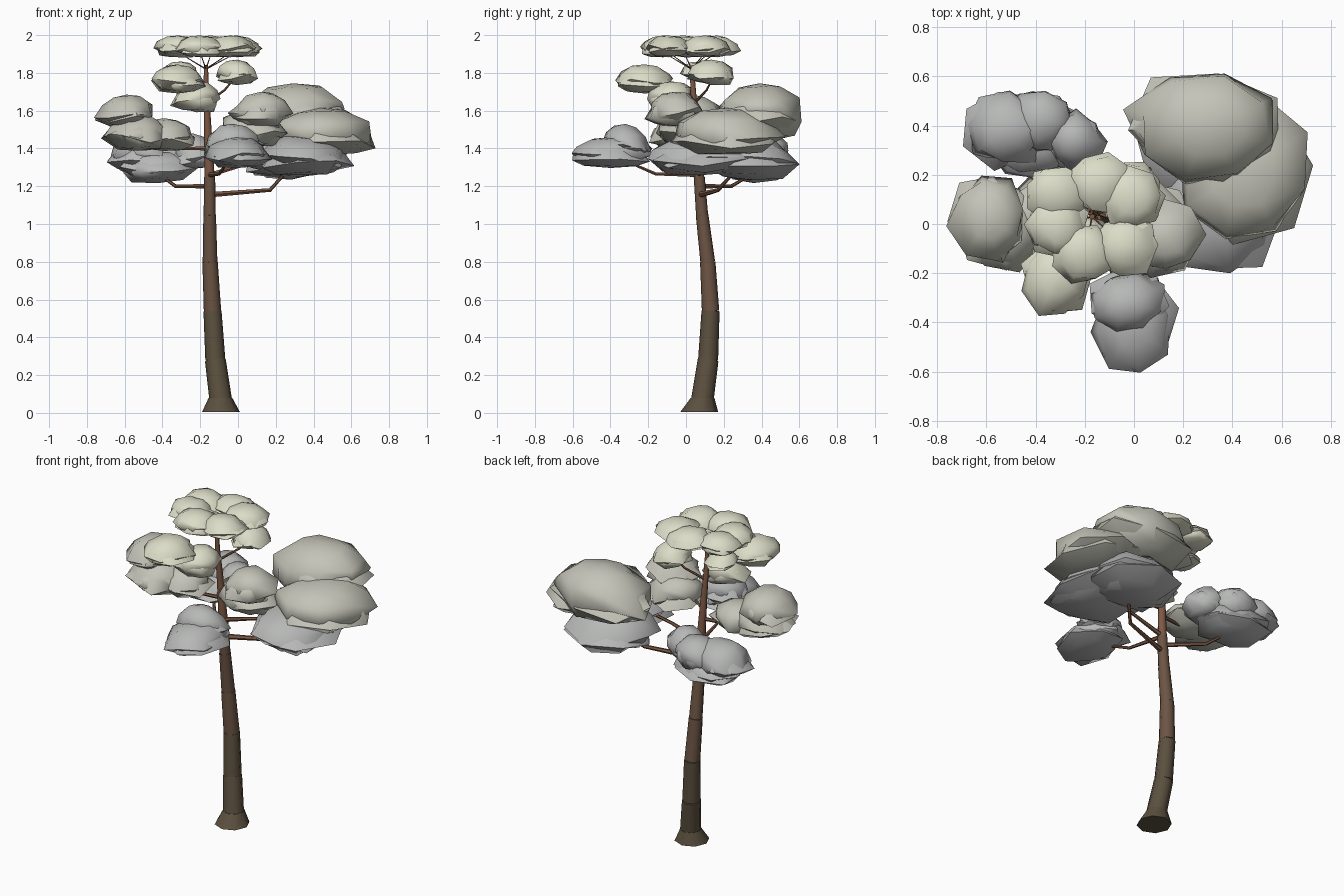
import bpy, bmesh, random
from math import sin, cos, pi, radians
from mathutils import Vector

if "Cube" in bpy.data.objects:
    bpy.data.objects.remove(bpy.data.objects["Cube"])

random.seed(7)


def material(name, rgb):
    m = bpy.data.materials.new(name)
    m.diffuse_color = (*rgb, 1)
    m.use_nodes = True
    m.node_tree.nodes["Principled BSDF"].inputs["Base Color"].default_value = m.diffuse_color
    return m


OLD_BARK = material("old_bark", (0.105, 0.08, 0.05))
BARK = material("bark", (0.15, 0.09, 0.058))
TWIG = material("young_bark", (0.21, 0.10, 0.06))
PALE_LEAF = material("pale_leaf", (0.72, 0.72, 0.58))
LEAF = material("leaf", (0.55, 0.55, 0.48))
LOW_LEAF = material("low_leaf", (0.47, 0.48, 0.47))


def finish(name, bm, mat, angle=50):
    bmesh.ops.recalc_face_normals(bm, faces=bm.faces)
    me = bpy.data.meshes.new(name)
    bm.to_mesh(me)
    bm.free()
    ob = bpy.data.objects.new(name, me)
    bpy.context.collection.objects.link(ob)
    me.materials.append(mat)
    bpy.ops.object.select_all(action='DESELECT')
    ob.select_set(True)
    bpy.context.view_layer.objects.active = ob
    bpy.ops.object.shade_smooth_by_angle(angle=radians(angle))
    return ob


def bridge(bm, a, b):
    n = len(a)
    for i in range(n):
        bm.faces.new((a[i], a[(i + 1) % n], b[(i + 1) % n], b[i]))


def tube(bm, path, sides):
    """Tapered tube along (x, y, z, radius) points."""
    pts = [Vector(p[:3]) for p in path]
    d = (pts[-1] - pts[0]).normalized()
    upright = abs(d.z) > 0.85
    ref = Vector((1, 0, 0)) if upright else Vector((0, 0, 1))
    rings = []
    for i, p in enumerate(pts):
        t = (pts[min(i + 1, len(pts) - 1)] - pts[max(i - 1, 0)]).normalized()
        if upright and p.z < 0.1:
            t = Vector((0, 0, 1))
        u = t.cross(ref).normalized()
        v = t.cross(u)
        rings.append([bm.verts.new(p + path[i][3] * (u * cos(2 * pi * k / sides) + v * sin(2 * pi * k / sides)))
                      for k in range(sides)])
    for a, b in zip(rings, rings[1:]):
        bridge(bm, a, b)
    bm.faces.new(rings[0])
    bm.faces.new(rings[-1])


def shell(bm, c, r, sides):
    """Flattened leaf dome with a ragged, pointed rim and shallow underside."""
    # ring radius, height, radial jitter, height jitter
    profile = [(0.48, 0.86, 0.05, 0.05), (0.85, 0.42, 0.06, 0.10),
               (1.00, -0.15, 0.15, 0.28), (0.68, -0.65, 0.10, 0.12)]
    turn = random.uniform(0, 2 * pi)
    lean = Vector((random.uniform(-.15, .15), random.uniform(-.15, .15)))

    def place(x, y, z):
        z += lean.x * x + lean.y * y
        return bm.verts.new((c[0] + r[0] * x, c[1] + r[1] * y, c[2] + r[2] * z))

    rings = []
    for rad, h, jr, jh in profile:
        ring = []
        for k in range(sides):
            a = turn + 2 * pi * k / sides
            q = rad + random.uniform(-jr, jr)
            ring.append(place(q * cos(a), q * sin(a), h + random.uniform(-jh, jh)))
        rings.append(ring)
    for a, b in zip(rings, rings[1:]):
        bridge(bm, a, b)
    for ring, h in ((rings[0], 1.0), (rings[-1], -0.85)):
        tip = place(0, 0, h)
        for k in range(sides):
            bm.faces.new((ring[k], ring[(k + 1) % sides], tip))


def foliage(name, blobs, mat):
    """Each blob (x, y, z, rx, ry, rz) is two overlapping ragged shells."""
    bm = bmesh.new()
    for x, y, z, rx, ry, rz in blobs:
        shell(bm, (x, y, z), (rx, ry, rz), 8)
        shell(bm, (x, y, z - rz * .2), (rx, ry, rz * .85), 7)
    finish(name, bm, mat, 60)


# Trunk: flared foot and bowed sections, each slightly stepped at its joint
spine = [(-.09, .07, .005, .100), (-.093, .088, .08, .060), (-.12, .117, .28, .053),
         (-.135, .13, .54, .046), (-.148, .115, .80, .039), (-.15, .085, 1.05, .032),
         (-.15, .07, 1.25, .028)]
for i, (a, b) in enumerate(zip(spine, spine[1:])):
    bm = bmesh.new()
    tube(bm, [a, (*b[:3], b[3] * 1.04)], 8)
    finish("trunk_section_%d" % (i + 1), bm, OLD_BARK if i < 3 else BARK)
bm = bmesh.new()
tube(bm, [(-.15, .07, 1.24, .027), (-.16, .055, 1.5, .020), (-.167, .04, 1.68, .015),
          (-.17, .03, 1.84, .011)], 8)
finish("upper_trunk", bm, TWIG)

# Main branches reaching into the leaf clusters
branches = [
    [(-.15, .075, 1.155, .016), (.17, .17, 1.18, .011), (.25, .25, 1.27, .008), (.30, .33, 1.42, .005)],
    [(-.15, .07, 1.26, .014), (.05, .07, 1.32, .010), (.33, .08, 1.38, .006)],
    [(-.15, .075, 1.20, .014), (-.33, .24, 1.20, .010), (-.43, .36, 1.27, .006)],
    [(-.15, .06, 1.40, .012), (-.30, .04, 1.40, .009), (-.50, .02, 1.46, .006)],
    [(-.15, .06, 1.26, .013), (-.10, -.16, 1.265, .009), (-.03, -.38, 1.36, .006)],
    [(-.16, .05, 1.45, .010), (-.03, .0, 1.49, .007), (.10, -.06, 1.56, .005)],
    [(-.165, .045, 1.64, .008), (-.07, .11, 1.71, .006), (-.02, .14, 1.77, .004)],
    [(-.165, .04, 1.65, .008), (-.25, -.10, 1.70, .006), (-.31, -.20, 1.75, .004)]]
bm = bmesh.new()
for b in branches:
    tube(bm, b, 6)
finish("branches", bm, TWIG)

# Crown: ring of flat tufts on thin spokes
crown = [(-.315, .12), (-.14, .165), (-.005, .10), (-.04, -.09), (-.20, -.12), (-.315, -.01)]
bm = bmesh.new()
for x, y in crown:
    tube(bm, [(-.17, .03, 1.82, .004), (-.17 + (x + .17) * .8, .03 + (y - .03) * .8, 1.89, .002)], 5)
finish("crown_spokes", bm, TWIG)
foliage("crown_leaves", [(x, y, 1.938, .13, .125, .06) for x, y in crown], PALE_LEAF)

# Upper tufts below the crown
foliage("upper_leaves", [(-.32, -.22, 1.765, .135, .16, .08), (-.005, .135, 1.80, .11, .13, .07),
                         (-.22, -.08, 1.67, .125, .13, .085), (-.30, .07, 1.81, .09, .10, .05)], PALE_LEAF)

# Large cluster, back right: stacked broad tiers
foliage("right_back_leaves", [(.29, .39, 1.58, .315, .25, .165), (.44, .21, 1.485, .29, .30, .13)], LEAF)
foliage("right_back_lower_leaves", [(.36, .08, 1.36, .24, .31, .11), (.28, .33, 1.35, .26, .24, .125)], LOW_LEAF)

# Middle tufts, right of the trunk
foliage("right_middle_leaves", [(.12, -.06, 1.60, .155, .15, .10), (.07, .0, 1.50, .17, .16, .10)], LEAF)

# Front cluster
foliage("front_leaves", [(-.03, -.32, 1.43, .155, .13, .10), (0, -.40, 1.375, .165, .22, .085)], LOW_LEAF)

# Left cluster
foliage("left_leaves", [(-.59, .03, 1.59, .16, .18, .095), (-.53, -.01, 1.48, .18, .18, .10),
                        (-.39, .03, 1.47, .16, .15, .09)], LEAF)

# Low cluster, back left
foliage("left_back_leaves", [(-.52, .39, 1.38, .17, .16, .10), (-.38, .42, 1.38, .15, .14, .10),
                             (-.24, .34, 1.38, .12, .12, .10), (-.42, .36, 1.30, .22, .18, .09)], LOW_LEAF)
